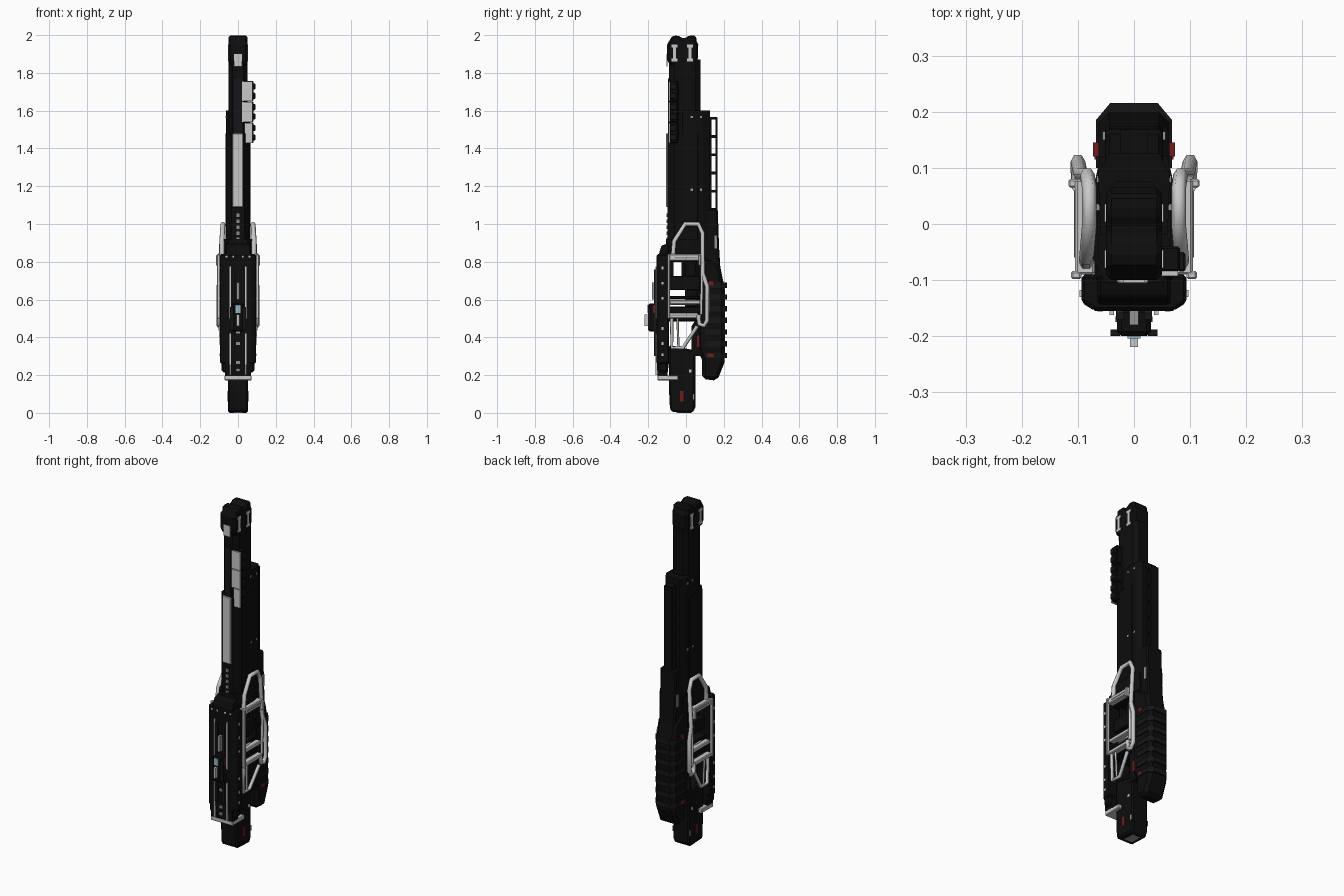
import bpy, bmesh, math
from mathutils import Vector

def mat(name, r, g, b):
    m = bpy.data.materials.new(name)
    m.diffuse_color = (r, g, b, 1)
    return m

BLACK = mat("black", 0.004, 0.004, 0.004)
CHAR = mat("charcoal", 0.008, 0.008, 0.009)
LIGHT = mat("light_grey", 0.58, 0.58, 0.58)
MID = mat("mid_grey", 0.3, 0.3, 0.3)
RED = mat("dark_red", 0.16, 0.012, 0.012)
BLUE = mat("lens_blue", 0.3, 0.5, 0.55)

def finish(name, bm, m, bevel=0):
    bmesh.ops.recalc_face_normals(bm, faces=bm.faces)
    me = bpy.data.meshes.new(name)
    bm.to_mesh(me)
    bm.free()
    me.materials.append(m)
    o = bpy.data.objects.new(name, me)
    bpy.context.collection.objects.link(o)
    if bevel:
        b = o.modifiers.new("bevel", 'BEVEL')
        b.width, b.segments, b.limit_method = bevel, 1, 'ANGLE'
    return o

def prism(name, pts, a, b, m, axis='x', bevel=0):
    """Extrude a profile: (y,z) along x, or (x,y) along z."""
    bm = bmesh.new()
    place = (lambda p, t: (t, p[0], p[1])) if axis == 'x' else (lambda p, t: (p[0], p[1], t))
    lo = [bm.verts.new(place(p, a)) for p in pts]
    hi = [bm.verts.new(place(p, b)) for p in pts]
    bm.faces.new(lo)
    bm.faces.new(hi)
    for i in range(len(pts)):
        j = (i + 1) % len(pts)
        bm.faces.new((lo[i], lo[j], hi[j], hi[i]))
    return finish(name, bm, m, bevel)

def box(name, x0, x1, y0, y1, z0, z1, m, bevel=0):
    return prism(name, [(y0, z0), (y1, z0), (y1, z1), (y0, z1)], x0, x1, m, 'x', bevel)

def pair(name, x0, x1, y0, y1, z0, z1, m, bevel=0):
    box(name + "_right", x0, x1, y0, y1, z0, z1, m, bevel)
    box(name + "_left", -x1, -x0, y0, y1, z0, z1, m, bevel)

def sym(half):
    return half + [(-x, y) for x, y in reversed(half)]

def tube(name, pts, r, m, cyclic=False):
    for s, side in ((1, "right"), (-1, "left")):
        c = bpy.data.curves.new(name, 'CURVE')
        c.dimensions, c.bevel_depth, c.bevel_resolution, c.use_fill_caps = '3D', r, 1, True
        sp = c.splines.new('POLY')
        sp.points.add(len(pts) - 1)
        for p, q in zip(sp.points, pts):
            p.co = (s * q[0], q[1], q[2], 1)
        sp.use_cyclic_u = cyclic
        c.materials.append(m)
        o = bpy.data.objects.new(f"{name}_{side}", c)
        bpy.context.collection.objects.link(o)
        bpy.ops.object.select_all(action='DESELECT')
        o.select_set(True)
        bpy.context.view_layer.objects.active = o
        bpy.ops.object.convert(target='MESH')

def cyl(name, c, r, depth, axis, m, n=16):
    bm = bmesh.new()
    bmesh.ops.create_cone(bm, cap_ends=True, segments=n, radius1=r, radius2=r, depth=depth)
    q = Vector((0, 0, 1)).rotation_difference(Vector(axis))
    for v in bm.verts:
        v.co = q @ v.co + Vector(c)
    return finish(name, bm, m)

# Barrel, widened sleeve and muzzle
prism("barrel", sym([(0.028, -0.09), (0.05, -0.06), (0.05, 0.05), (0.03, 0.077)]), 0.85, 1.87, BLACK, 'z')
prism("barrel_sleeve", sym([(0.035, -0.098), (0.064, -0.06), (0.066, 0.06), (0.05, 0.08)]), 0.85, 1.48, BLACK, 'z')
prism("muzzle", [(-0.085, 1.84), (0.05, 1.84), (0.062, 1.87), (0.065, 1.95), (0.055, 1.97), (0.055, 1.995), (0.02, 2.0),
                 (-0.012, 1.98), (-0.045, 2.0), (-0.083, 1.99), (-0.083, 1.97), (-0.1, 1.96), (-0.1, 1.87)],
      -0.05, 0.05, BLACK, 'x', 0.01)
box("muzzle_front_plate", -0.02, 0.02, -0.104, -0.098, 1.835, 1.9, LIGHT)
for y in (-0.062, 0.02):
    pair("muzzle_vent", 0.049, 0.053, y - 0.008, y + 0.008, 1.86, 1.95, LIGHT)
    for z in (1.86, 1.935):
        pair("muzzle_vent_cap", 0.049, 0.053, y - 0.016, y + 0.016, z, z + 0.015, LIGHT)
box("barrel_front_panel", -0.03, 0.026, -0.106, -0.085, 1.09, 1.48, LIGHT, 0.003)
box("barrel_upper_rib", -0.02, 0.02, -0.096, -0.08, 1.48, 1.77, CHAR)
for i in range(5):
    box("front_marker", -0.009, 0.009, -0.104, -0.097, 0.91 + i * 0.032, 0.928 + i * 0.032, MID)

# Side mounted device on the right of the barrel
for i, z in enumerate((1.43, 1.54, 1.65)):
    box("side_device", 0.03, 0.082, -0.085, -0.04, z, z + 0.108, BLACK, 0.004)
    box("side_device_plate", 0.022 if i else 0.035, 0.078, -0.093, -0.084, z, z + 0.105, LIGHT)
    for k in range(2):
        box("side_device_knob", 0.078, 0.092, -0.085, -0.05, z + 0.012 + k * 0.05, z + 0.045 + k * 0.05, CHAR, 0.004)

# Rear block with ladder rail
prism("rear_block", sym([(0.06, -0.02), (0.064, 0.09), (0.045, 0.126)]), 0.85, 1.6, BLACK, 'z')
box("rail_back", -0.025, 0.025, 0.155, 0.168, 1.07, 1.565, BLACK)
box("rail_base", -0.025, 0.025, 0.12, 0.134, 1.07, 1.565, BLACK)
for i in range(6):
    z = 1.07 + i * 0.0965
    box("rail_rung", -0.025, 0.025, 0.125, 0.165, z, z + 0.014, BLACK)
prism("rear_shoulder", [(0.05, 0.7), (0.185, 0.72), (0.175, 0.88), (0.168, 1.08), (0.05, 1.08)], -0.052, 0.052, BLACK, 'x', 0.008)
for y, z in ((0.03, 1.56), (0.08, 1.56), (0.03, 1.175), (0.08, 1.175)):
    pair("rear_bolt", 0.06, 0.0665, y - 0.006, y + 0.006, z, z + 0.012, MID)
pair("shoulder_strip", 0.05, 0.056, 0.15, 0.165, 0.87, 0.94, MID)

# Upper receiver collar
prism("receiver_collar", sym([(0.05, -0.105), (0.08, -0.05), (0.08, 0.03), (0.06, 0.12)]), 0.82, 0.92, BLACK, 'z')

# Magazine with back ribs
mag = [(0.085, 0.18), (0.165, 0.17), (0.205, 0.27), (0.207, 0.65), (0.18, 0.78), (0.06, 0.86), (0.06, 0.34), (0.085, 0.28)]
prism("magazine", mag, -0.063, 0.063, BLACK, 'x', 0.018)
for i in range(7):
    z = 0.29 + i * 0.062
    prism("magazine_rib", sym([(0.068, 0.1), (0.068, 0.185), (0.042, 0.216)]), z, z + 0.028, CHAR, 'z')
prism("rear_spine", [(0.03, 0.3), (0.12, 0.3), (0.12, 0.86), (0.07, 0.86), (0.07, 0.52), (0.03, 0.46)], -0.055, 0.055, BLACK)

# Stock at the bottom
prism("stock", [(-0.075, 0.005), (0.035, 0.0), (0.05, 0.03), (0.05, 0.33), (-0.09, 0.36), (-0.09, 0.12), (-0.085, 0.02)],
      -0.053, 0.053, BLACK, 'x', 0.012)
box("stock_base_plate", -0.025, 0.025, -0.05, 0.02, 0.0, 0.005, MID)
pair("stock_red_mark", 0.052, 0.055, -0.032, -0.012, 0.06, 0.115, RED)
pair("stock_bolt", 0.052, 0.056, 0.015, 0.03, 0.215, 0.23, LIGHT)
pair("stock_slot", 0.052, 0.056, 0.036, 0.046, 0.07, 0.1, MID)

# Front housing
prism("front_housing", sym([(0.07, -0.155), (0.094, -0.14), (0.094, -0.09)]), 0.26, 0.84, BLACK, 'z', 0.006)
prism("housing_foot", [(-0.15, 0.19), (-0.1, 0.19), (-0.09, 0.27), (-0.155, 0.27)], -0.07, 0.07, BLACK)
pair("housing_foot_cheek", 0.06, 0.087, -0.145, -0.095, 0.215, 0.27, BLACK, 0.01)
prism("housing_cap", [(-0.15, 0.82), (-0.09, 0.82), (-0.09, 0.9), (-0.13, 0.885)], -0.065, 0.065, BLACK, 'x', 0.005)
pair("housing_rail", 0.018, 0.032, -0.17, -0.15, 0.3, 0.76, CHAR)
pair("housing_upper_bar", 0.036, 0.044, -0.162, -0.15, 0.5, 0.775, LIGHT)
pair("housing_lower_bar", 0.036, 0.044, -0.162, -0.15, 0.2, 0.42, LIGHT)
box("bottom_cross_bar", -0.072, 0.072, -0.152, -0.04, 0.172, 0.198, LIGHT, 0.004)
for z in (0.22, 0.26, 0.36, 0.42):
    box("housing_centre_mark", -0.01, 0.01, -0.161, -0.154, z, z + 0.016, MID)
for x in (0.02, 0.055):
    pair("cap_bolt", x, x + 0.01, -0.156, -0.14, 0.822, 0.832, LIGHT)
for z in (0.3, 0.36, 0.44, 0.6, 0.68, 0.76):
    pair("housing_side_bolt", 0.093, 0.097, -0.13, -0.118, z, z + 0.014, LIGHT)

# Front sight
box("sight_body", -0.03, 0.03, -0.2, -0.15, 0.43, 0.58, BLACK, 0.008)
pair("sight_wing", 0.025, 0.042, -0.2, -0.188, 0.44, 0.56, CHAR)
box("sight_bar", -0.007, 0.007, -0.219, -0.165, 0.46, 0.52, LIGHT)
box("sight_lens", -0.012, 0.012, -0.204, -0.199, 0.53, 0.57, BLUE)
box("sight_upper_bar", -0.008, 0.008, -0.18, -0.15, 0.6, 0.69, MID)
pair("sight_red_mark", 0.03, 0.033, -0.175, -0.165, 0.53, 0.57, RED)

# Inner mechanism bridging the open middle
for z0, z1, w in ((0.8, 0.86, 0.07), (0.65, 0.725, 0.06), (0.602, 0.618, 0.07), (0.525, 0.562, 0.07), (0.485, 0.5, 0.06)):
    box("inner_bridge", -w, w, -0.1, 0.075, z0, z1, BLACK, 0.004)
for y in (-0.075, -0.015, 0.05):
    box("inner_post", -0.03, 0.03, y - 0.009, y + 0.009, 0.72, 0.81, BLACK)
cyl("inner_drum", (0, -0.015, 0.585), 0.075, 0.03, (0, 0, 1), LIGHT, 24)
cyl("inner_core", (0, 0.035, 0.68), 0.04, 0.3, (0, 0, 1), BLACK)

# Side guard frames
tube("guard_loop", [(0.085, -0.07, 0.82), (0.085, -0.062, 0.91), (0.08, -0.005, 1.0), (0.08, 0.065, 1.0),
                    (0.083, 0.088, 0.95), (0.095, 0.088, 0.74), (0.1, 0.112, 0.67), (0.1, 0.112, 0.49),
                    (0.1, 0.095, 0.462), (0.098, 0.07, 0.47), (0.098, 0.065, 0.52)], 0.013, LIGHT)
tube("guard_inner_post", [(0.098, 0.085, 0.75), (0.098, 0.08, 0.52)], 0.008, LIGHT)
tube("guard_lower", [(0.09, -0.075, 0.51), (0.085, -0.075, 0.345), (0.085, -0.015, 0.345), (0.095, 0.06, 0.46)], 0.01, LIGHT)
tube("guard_lower_post", [(0.088, -0.045, 0.5), (0.085, -0.04, 0.35)], 0.006, LIGHT)
pair("guard_top_bar", 0.07, 0.105, -0.09, 0.08, 0.805, 0.84, LIGHT, 0.004)
pair("guard_top_slot", 0.103, 0.107, -0.06, 0.06, 0.818, 0.826, MID)
pair("guard_low_bar", 0.07, 0.105, -0.09, 0.08, 0.5, 0.522, LIGHT, 0.004)
pair("guard_mid_bar", 0.065, 0.098, -0.085, 0.075, 0.575, 0.597, LIGHT, 0.004)
pair("guard_front_post", 0.094, 0.112, -0.098, -0.084, 0.5, 0.84, LIGHT, 0.003)
pair("guard_tab", 0.098, 0.117, 0.065, 0.08, 0.78, 0.835, LIGHT, 0.003)

# Red accents on the sides
pair("red_latch", 0.06, 0.073, 0.12, 0.145, 0.675, 0.7, RED)
pair("red_side_stripe", 0.054, 0.0575, 0.058, 0.074, 0.35, 0.41, RED)
pair("red_magazine_mark", 0.068, 0.0705, 0.115, 0.145, 0.295, 0.315, RED)
